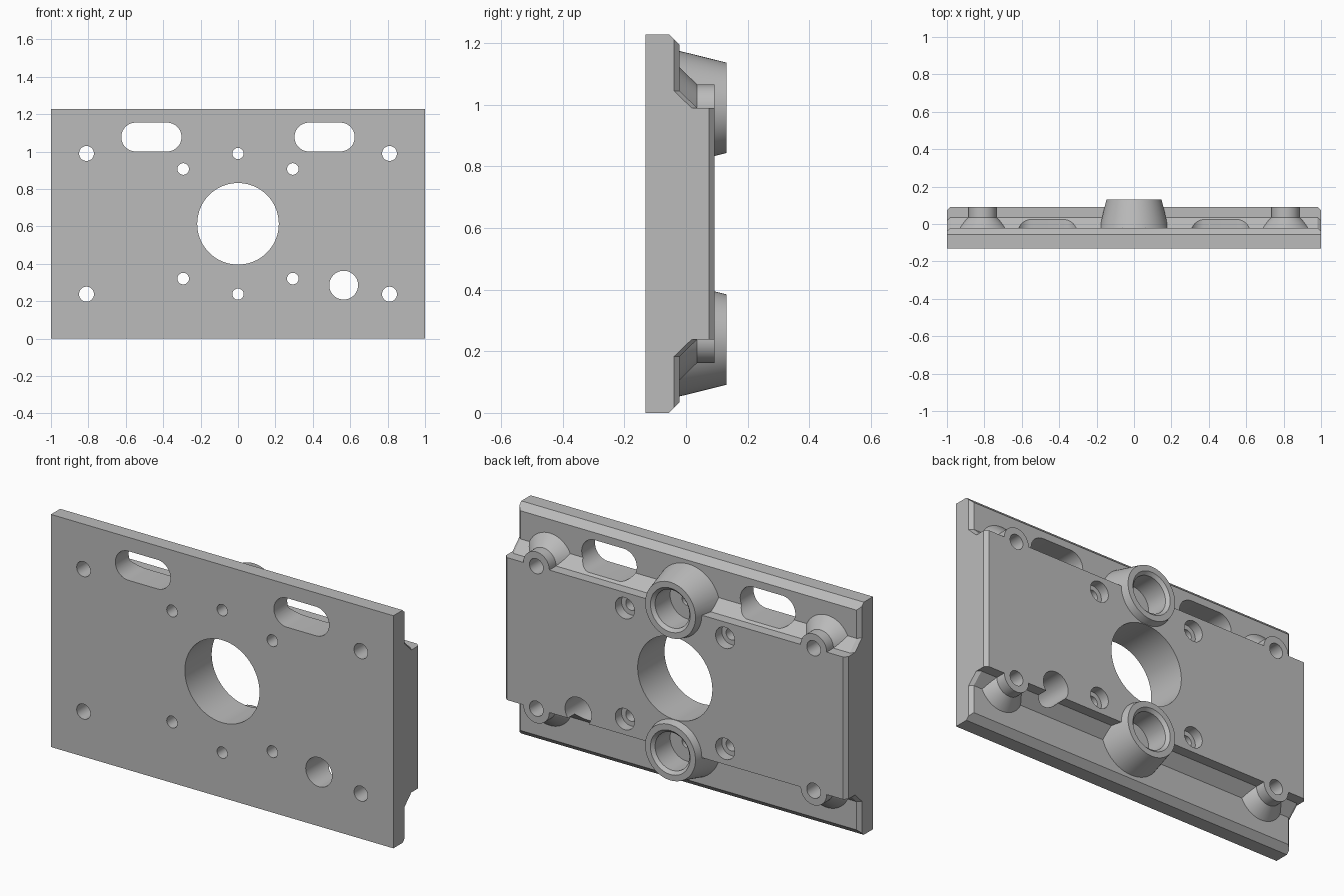
import bpy, bmesh, math

default = bpy.data.objects.get("Cube")
if default:
    bpy.data.objects.remove(default, do_unlink=True)

grey = bpy.data.materials.new("machined grey")
grey.use_nodes = True
grey.diffuse_color = (0.5, 0.5, 0.5, 1)
grey.node_tree.nodes["Principled BSDF"].inputs["Base Color"].default_value = (0.5, 0.5, 0.5, 1)

FRONT, FLOOR, BACK, TIP = -0.132, -0.021, 0.092, 0.131
HEIGHT, MID = 1.228, 0.614
ROW = 0.376          # boss rows above and below the middle
CORNER_X = 0.81


def loft(name, rings):
    """Closed solid through matching rings of points, capped at both ends."""
    bm = bmesh.new()
    loops = [[bm.verts.new(p) for p in ring] for ring in rings]
    n = len(loops[0])
    for a, b in zip(loops, loops[1:]):
        for i in range(n):
            j = (i + 1) % n
            bm.faces.new((a[i], a[j], b[j], b[i]))
    bm.faces.new(loops[0])
    bm.faces.new(loops[-1])
    bmesh.ops.recalc_face_normals(bm, faces=bm.faces)
    mesh = bpy.data.meshes.new(name)
    bm.to_mesh(mesh)
    bm.free()
    mesh.materials.append(grey)
    obj = bpy.data.objects.new(name, mesh)
    bpy.context.collection.objects.link(obj)
    return obj


def turned(name, x, z, steps, sides=64, stretch=0):
    """Turned shape along y from (radius, y) steps; stretch makes a slot."""
    rings = []
    for r, y in steps:
        ring = []
        for i in range(sides):
            a = 2 * math.pi * (i + 0.5) / sides
            shift = math.copysign(stretch, math.cos(a))
            ring.append((x + r * math.cos(a) + shift, y, z + r * math.sin(a)))
        rings.append(ring)
    return loft(name, rings)


def combine(target, tool, operation):
    mod = target.modifiers.new(operation.lower(), "BOOLEAN")
    mod.operation = operation
    mod.solver = "EXACT"
    mod.object = tool
    tool.hide_render = True
    bpy.context.view_layer.objects.active = target
    bpy.ops.object.modifier_apply(modifier=mod.name)
    bpy.data.objects.remove(tool, do_unlink=True)


# Plate with raised centre block; back edges at both ends are bevelled
def section(x, drop):
    half = [(FRONT, MID), (-0.055, MID),
            (FLOOR - drop, MID - 0.034 + drop),
            (FLOOR - drop, 0.431), (0.036 - drop, ROW), (BACK - drop, ROW)]
    upper = [(x, y, MID + h) for y, h in half]
    lower = [(x, y, MID - h) for y, h in reversed(half)]
    return upper + lower


BEVEL = 0.018
plate = loft("mounting_plate", [section(-1, BEVEL), section(-1 + BEVEL, 0),
                                section(1 - BEVEL, 0), section(1, BEVEL)])

# Bosses: two tall tapered ones on the centre line, four flush ones at the corners
for side in (-1, 1):
    z = MID + side * ROW
    combine(plate, turned("centre_boss", 0, z, [(0.192, -0.05), (0.147, TIP)]), "UNION")
    for x in (-CORNER_X, CORNER_X):
        boss = turned("corner_boss", x, z, [(0.16, -0.05), (0.076, 0.036), (0.076, BACK)])
        combine(plate, boss, "UNION")

# Holes through the plate
OUT, END = FRONT - 0.05, TIP + 0.05
cutters = [turned("bore", 0, MID, [(0.218, OUT), (0.218, END)], 96),
           turned("cable_hole", 0.565, 0.286, [(0.077, OUT), (0.077, END)])]
for side in (-1, 1):
    z = MID + side * ROW
    # Stepped socket with a small lead-in chamfer
    cutters.append(turned("boss_socket", 0, z, [
        (0.03, OUT), (0.03, -0.01), (0.1, -0.01), (0.1, TIP - 0.016),
        (0.116, TIP), (0.116, END)]))
    for x in (-1, 1):
        cutters.append(turned("corner_hole", x * CORNER_X, z,
                              [(0.04, OUT), (0.04, END)], 32))
        cutters.append(turned("screw_hole", x * 0.293, MID + side * 0.293, [
            (0.031, OUT), (0.031, 0.04), (0.056, 0.04), (0.056, END)], 32))
for x in (-0.463, 0.463):
    cutters.append(turned("slot", x, 1.078, [(0.077, OUT), (0.077, END)], 64, 0.084))
for cutter in cutters:
    combine(plate, cutter, "DIFFERENCE")

# Smooth the turned walls, keep machined edges crisp
bpy.ops.object.select_all(action="DESELECT")
plate.select_set(True)
bpy.context.view_layer.objects.active = plate
bpy.ops.object.shade_smooth_by_angle(angle=math.radians(25))
